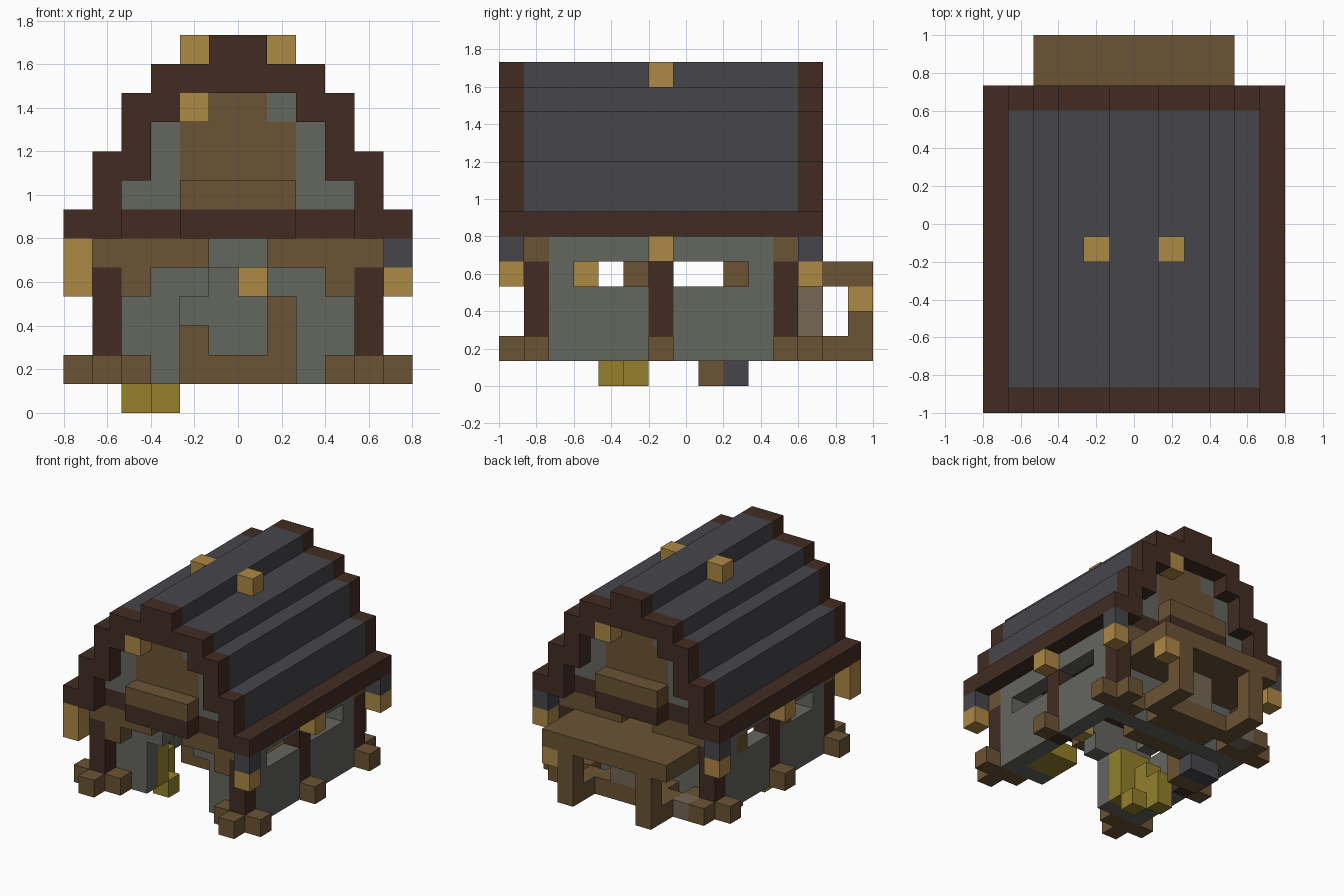
import bpy

old = bpy.data.objects.get("Cube")
if old:
    bpy.data.objects.remove(old, do_unlink=True)

U = 2 / 15          # size of one block
NX, NY = 12, 13     # block footprint of the house body


def material(name, rgb):
    m = bpy.data.materials.new(name)
    m.use_nodes = True
    lin = [((c / 255 + 0.055) / 1.055) ** 2.4 for c in rgb] + [1]
    m.diffuse_color = lin
    m.node_tree.nodes["Principled BSDF"].inputs["Base Color"].default_value = lin
    return m


DARK = material("dark timber", (66, 44, 34))
WOOD = material("brown wood", (107, 83, 52))
GOLD = material("golden wood", (174, 136, 69))
SLATE = material("slate", (70, 70, 75))
STONE = material("grey stone", (100, 102, 95))
HAY = material("hay yellow", (147, 128, 43))
PALE = material("pale stone", (117, 103, 85))


def box(name, mat, x, y, z):
    """Box spanning block ranges x, y, z; a single number means one block."""
    spans = [(r, r + 1) if isinstance(r, int) else r for r in (x, y, z)]
    off = (-0.8, -1, 0)
    lo = [s[0] * U + o for s, o in zip(spans, off)]
    hi = [s[1] * U + o for s, o in zip(spans, off)]
    verts = [(a, b, c) for a in (lo[0], hi[0]) for b in (lo[1], hi[1]) for c in (lo[2], hi[2])]
    faces = [(0, 1, 3, 2), (4, 6, 7, 5), (0, 4, 5, 1), (2, 3, 7, 6), (0, 2, 6, 4), (1, 5, 7, 3)]
    me = bpy.data.meshes.new(name)
    me.from_pydata(verts, [], faces)
    me.materials.append(mat)
    ob = bpy.data.objects.new(name, me)
    bpy.context.collection.objects.link(ob)
    return ob


def flip(r, n):
    a, b = (r, r + 1) if isinstance(r, int) else r
    return (n - b, n - a)


def sides(name, mat, x, y, z):
    """Left and right pair."""
    box(name + "_right", mat, x, y, z)
    box(name + "_left", mat, flip(x, NX), y, z)


def ends(name, mat, x, y, z):
    """Front part and its half-turn copy at the back."""
    box(name + "_front", mat, x, y, z)
    box(name + "_back", mat, flip(x, NX), flip(y, NY), z)


def corners(name, mat, x, y, z):
    sides(name + "_front", mat, x, y, z)
    sides(name + "_back", mat, x, flip(y, NY), z)


# Stepped roof: slate between dark gable trims
for z, x in [((7, 8), (1, 2)), ((8, 9), (1, 3)), ((9, 10), (2, 3)),
             ((10, 11), (2, 4)), ((11, 12), (3, 6)), ((12, 13), (5, 6))]:
    sides("roof_step", SLATE, x, (1, 12), z)
    corners("gable_trim", DARK, x, 0, z)
sides("roof_peg", GOLD, 4, 6, 12)

# Eaves and attic floor
box("attic_floor", DARK, (0, 12), (1, 12), 6)
corners("eave_corner", DARK, (0, 2), 0, 6)
ends("ledge_base", DARK, (4, 8), 0, 6)
ends("ledge", WOOD, (4, 8), 0, 7)

# Gable walls
ends("gable_wood", WOOD, (4, 8), 1, (7, 10))
ends("gable_wood_top", WOOD, (4, 7), 1, 10)
ends("gable_corner", STONE, 7, 1, 10)
ends("gable_block", GOLD, 4, 0, 10)
corners("gable_stone_low", STONE, (2, 4), 1, 7)
corners("gable_stone_high", STONE, 3, 1, (8, 10))

# Corner posts with feet, caps and braces
corners("corner_foot", WOOD, (0, 3), 1, 1)
corners("corner_toe", WOOD, 1, 0, 1)
corners("corner_post", DARK, 1, 1, (2, 5))
corners("post_cap", WOOD, 1, 1, 5)
corners("brace", WOOD, 2, 1, 4)
corners("wall_beam", WOOD, (2, 5), 1, 5)

# Corner lanterns
corners("lantern", GOLD, 0, 0, 4)
ends("lantern_cap", SLATE, 11, 0, 5)
box("lantern_cap_left", SLATE, 0, 12, 5)
box("lantern_cap_gold", GOLD, 0, 0, 5)
box("lantern_cap_right", SLATE, 11, 12, 5)

# Side walls with windows and middle posts
for y in ((2, 6), (7, 11)):
    sides("side_wall", STONE, 1, y, (1, 4))
    sides("side_wall_top", STONE, 1, y, 5)
sides("window_pier_front", STONE, 1, 2, 4)
sides("window_pier_back", STONE, 1, 10, 4)
for y in (5, 9):
    box("shutter", WOOD, 1, y, 4)
sides("middle_post", DARK, 1, 6, (1, 6))
sides("middle_foot", WOOD, 0, 6, 1)
sides("middle_bracket", GOLD, 0, 6, 5)

# Front wall with doorway, solid back wall
sides("front_wall", STONE, (2, 4), 2, (1, 4))
sides("front_lintel", STONE, (2, 5), 2, 4)
box("front_wall_top", STONE, (2, 10), 2, 5)
box("door_lantern", GOLD, 6, 3, 4)
box("back_wall", STONE, (2, 10), 10, (1, 6))

# Bench inside against the back wall
box("bench_seat", WOOD, (4, 8), 9, 1)
box("bench_short_arm", WOOD, 4, 9, 2)
box("bench_tall_arm", WOOD, 7, 9, (2, 4))

# Hay and crates
box("hay_stack", HAY, (2, 4), 3, (1, 4))
box("hay_front", HAY, 3, 4, 0)
box("hay_back", HAY, 2, 5, (0, 2))
box("hay_middle", HAY, 2, 4, (1, 3))
box("hay_bed", HAY, (8, 10), (3, 5), 1)
box("crate", WOOD, (2, 4), 8, (0, 2))
box("slate_block", SLATE, (2, 4), 9, (0, 2))

# Back porch
box("porch_roof", WOOD, (2, 10), (12, 15), 4)
box("porch_roof_inner", WOOD, (3, 9), 11, 4)
sides("porch_post", WOOD, 3, 14, (1, 4))
sides("porch_rail", WOOD, 3, (12, 14), 1)
box("porch_bracket", GOLD, 9, 14, 3)
box("oven", PALE, (5, 7), 12, (2, 4))
box("oven_base", WOOD, (4, 8), (11, 13), 1)
box("porch_stone", PALE, 2, 12, 1)
